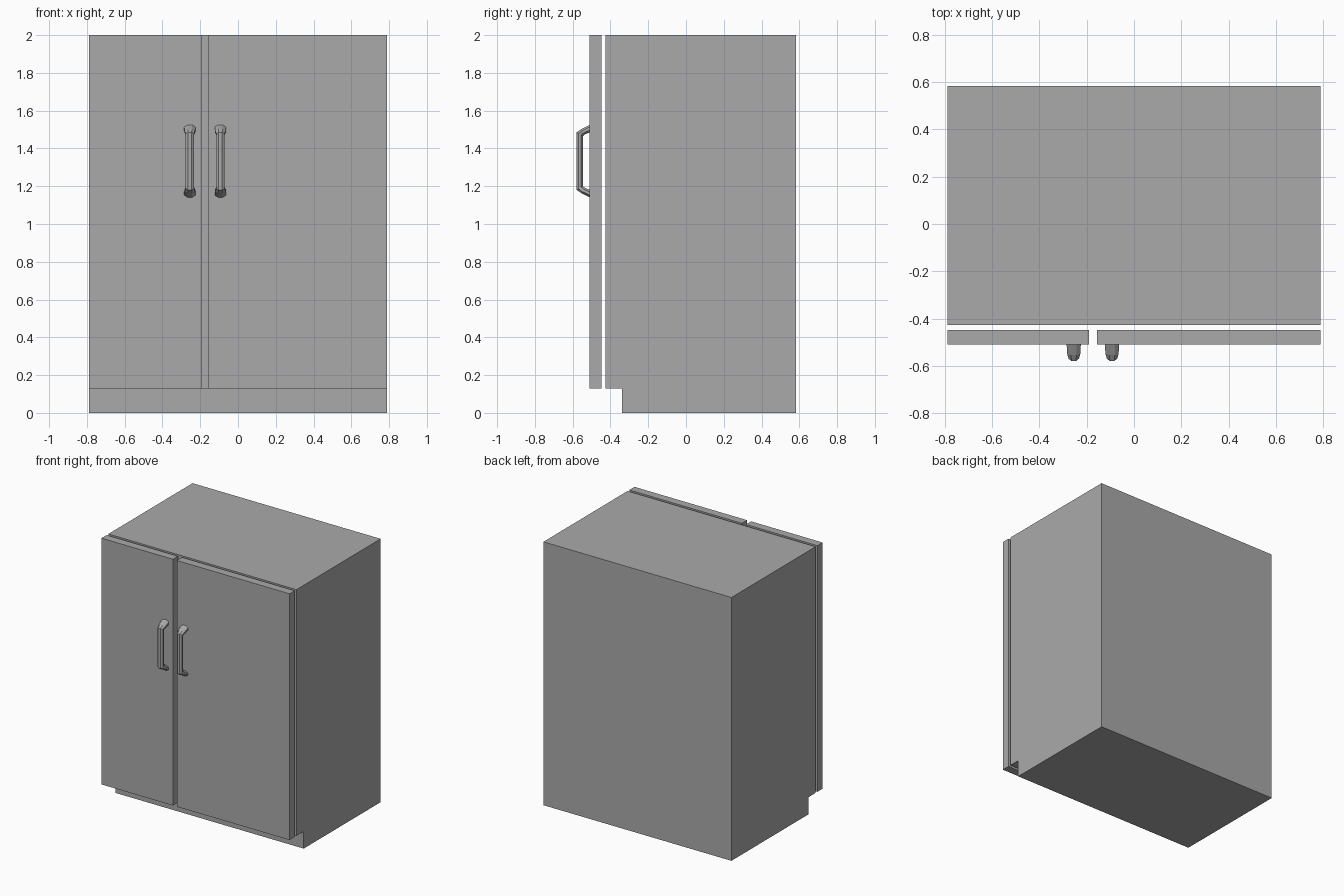
import bpy, bmesh
from math import cos, sin, pi
from mathutils import Vector

cube = bpy.data.objects.get("Cube")
if cube:
    bpy.data.objects.remove(cube, do_unlink=True)

grey = bpy.data.materials.new("cabinet grey")
grey.use_nodes = True
colour = (0.4, 0.4, 0.4, 1)
grey.diffuse_color = colour
grey.node_tree.nodes["Principled BSDF"].inputs["Base Color"].default_value = colour


def finish(name, bm):
    bmesh.ops.recalc_face_normals(bm, faces=bm.faces)
    mesh = bpy.data.meshes.new(name)
    bm.to_mesh(mesh)
    bm.free()
    mesh.materials.append(grey)
    obj = bpy.data.objects.new(name, mesh)
    bpy.context.collection.objects.link(obj)
    return obj


def extrude_profile(name, profile, x0, x1):
    """Extrude a (y, z) outline along x."""
    bm = bmesh.new()
    face = bm.faces.new([bm.verts.new((x0, y, z)) for y, z in profile])
    new = bmesh.ops.extrude_face_region(bm, geom=[face])["geom"]
    moved = [v for v in new if isinstance(v, bmesh.types.BMVert)]
    bmesh.ops.translate(bm, verts=moved, vec=(x1 - x0, 0, 0))
    return finish(name, bm)


def handle(name, x, sides=8):
    """Loft octagonal rings along a bracket; each ring is outer, inner, half width."""
    upper = [((-0.51, 1.525), (-0.51, 1.485), 0.03),
             ((-0.555, 1.502), (-0.535, 1.475), 0.028),
             ((-0.58, 1.485), (-0.546, 1.465), 0.022)]
    centre_z = 1.333
    flip = lambda p: (p[0], 2 * centre_z - p[1])
    lower = [(flip(o), flip(i), w) for o, i, w in reversed(upper)]
    bm = bmesh.new()
    rings = []
    for outer, inner, width in upper + lower:
        o, i = Vector((x, *outer)), Vector((x, *inner))
        mid, half = (o + i) / 2, (o - i) / 2 / cos(pi / sides)
        angles = [2 * pi * (k + 0.5) / sides for k in range(sides)]
        rings.append([bm.verts.new(mid + half * cos(a) + Vector((width * sin(a) / cos(pi / sides), 0, 0)))
                      for a in angles])
    for a, b in zip(rings, rings[1:]):
        for k in range(sides):
            n = (k + 1) % sides
            bm.faces.new((a[k], a[n], b[n], b[k]))
    bm.faces.new(rings[0])
    bm.faces.new(rings[-1])
    return finish(name, bm)


# Carcass with a recessed toe kick
half_width, front, back, kick_y, kick_z, top = 0.79, -0.427, 0.583, -0.34, 0.13, 2.0
extrude_profile("cabinet_body", [(kick_y, 0), (back, 0), (back, top), (front, top),
                                 (front, kick_z), (kick_y, kick_z)], -half_width, half_width)

# Two doors of unequal width, standing just off the carcass
door = [(-0.51, kick_z), (-0.448, kick_z), (-0.448, top), (-0.51, top)]
extrude_profile("right_door", door, -half_width, -0.19)
extrude_profile("left_door", door, -0.157, half_width)

# Bracket handles either side of the door gap
handle("right_handle", -0.255)
handle("left_handle", -0.093)
